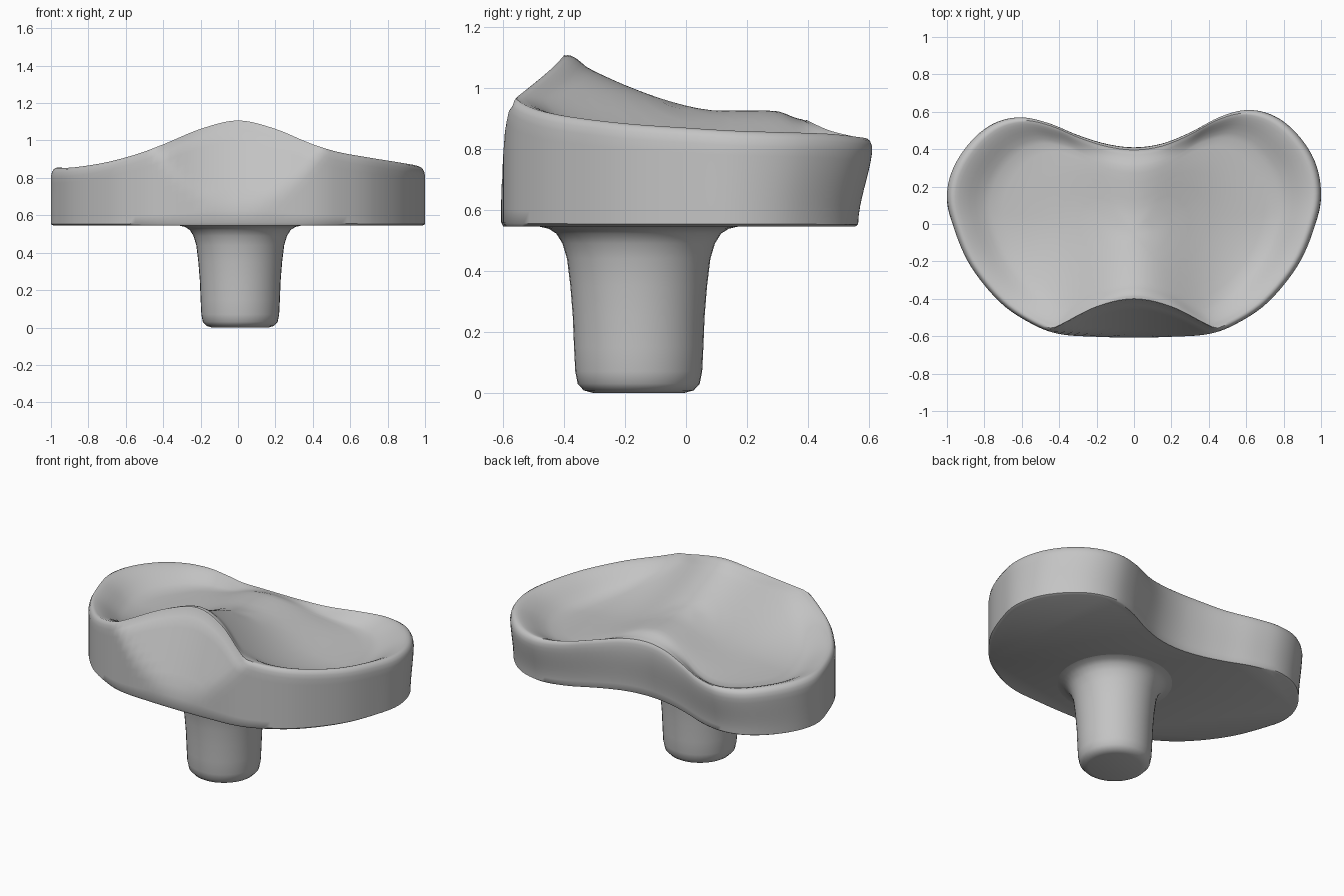
import bpy, bmesh, math
from mathutils import Vector

cube = bpy.data.objects.get("Cube")
if cube:
    bpy.data.objects.remove(cube, do_unlink=True)

grey = bpy.data.materials.new("plain grey")
grey.use_nodes = True
colour = (0.55, 0.55, 0.55, 1)
grey.diffuse_color = colour
grey.node_tree.nodes["Principled BSDF"].inputs["Base Color"].default_value = colour

BASE = 0.545
CENTRE = Vector((0, -0.05))


def smooth(a, b, v):
    t = min(1, max(0, (v - a) / (b - a)))
    return t * t * (3 - 2 * t)


def spline(points, steps):
    """Closed smooth curve through the points."""
    out, n = [], len(points)
    for i in range(n):
        a, b, c, d = (points[(i + k) % n] for k in (-1, 0, 1, 2))
        for s in range(steps):
            t = s / steps
            out.append(b + (c - a) * (t / 2) + (2 * a - 5 * b + 4 * c - d) * (t * t / 2)
                       + (3 * b - a - 3 * c + d) * (t ** 3 / 2))
    return out


def loft(name, rings, end_point=None):
    """Skin a stack of equal rings, closing the first with a flat cap."""
    bm = bmesh.new()
    loops = [[bm.verts.new(p) for p in ring] for ring in rings]
    n = len(loops[0])
    bm.faces.new(loops[0])
    for low, high in zip(loops, loops[1:]):
        for i in range(n):
            j = (i + 1) % n
            bm.faces.new((low[i], low[j], high[j], high[i]))
    if end_point is None:
        bm.faces.new(loops[-1])
    else:
        tip = bm.verts.new(end_point)
        for i in range(n):
            bm.faces.new((loops[-1][i], loops[-1][(i + 1) % n], tip))
    bmesh.ops.recalc_face_normals(bm, faces=bm.faces)
    mesh = bpy.data.meshes.new(name)
    bm.to_mesh(mesh)
    bm.free()
    obj = bpy.data.objects.new(name, mesh)
    bpy.context.collection.objects.link(obj)
    mesh.materials.append(grey)
    bpy.ops.object.select_all(action="DESELECT")
    obj.select_set(True)
    bpy.context.view_layer.objects.active = obj
    bpy.ops.object.shade_smooth_by_angle(angle=math.radians(45))
    return obj


# Kidney outline with the rim height, front middle round to back middle
half = [Vector(p) for p in (
    (0, -.607, 1.108), (.2, -.603, 1.065), (.4, -.588, .985), (.55, -.532, .94),
    (.72, -.415, .91), (.88, -.215, .885), (.97, 0, .87), (1, .17, .86),
    (.965, .34, .855), (.87, .485, .85), (.75, .58, .84), (.61, .613, .835),
    (.46, .575, .84), (.3, .49, .86), (.15, .43, .885), (0, .41, .895))]


def left_copy(p):
    # The other lobe is slightly shorter and lower
    side = smooth(.1, .6, p.x)
    return Vector((-p.x, p.y - .04 * side * smooth(0, .4, p.y),
                   p.z - .025 * smooth(.4, .75, p.x) * smooth(.3, -.2, p.y)))


outline = spline(half + [left_copy(p) for p in half[-2:0:-1]], 5)


def wall_point(p, z):
    """Outer wall: leaning back lobes and a slanted scoop at the front."""
    y = p.y
    if y > 0:
        y *= 1 - .08 * (1 - smooth(BASE, .83, z))
    elif z > .65:
        y += .43 * max(0, z - .65 - 1.55 * p.x ** 2)
    return Vector((p.x, y, z))


def dish_height(x, y):
    # A middle ridge between two troughs that climb to the front rim
    ridge = .925 + .51 * max(0, .1 - y) ** 1.5 - 1.2 * max(0, y - .27) ** 2
    valley = .76 + .42 * max(0, .05 - y) ** 2
    return valley + (ridge - valley) * math.exp(-(x / .34) ** 2)


def inward(p, scale):
    q = CENTRE + (Vector((p.x, p.y)) - CENTRE) * scale
    return Vector((q.x, q.y, p.z))


# Tray body: wall, rounded rim, then the dished top
rings = [[inward(wall_point(p, BASE), .985) for p in outline]]
for t in (.03, .15, .28, .4, .52, .64, .76, .88, 1):
    rings.append([wall_point(p, BASE + (p.z - .05 - BASE) * t) for p in outline])
crest = [wall_point(p, p.z) for p in outline]
for scale, drop in ((.995, .026), (.985, .009), (.97, .001), (.955, .002)):
    rings.append([inward(c, scale) - Vector((0, 0, drop)) for c in crest])
for scale in (.935, .91, .88, .85, .81, .77, .7, .6, .5, .4, .3, .2, .1):
    ring = []
    for c in crest:
        q = inward(c, scale)
        floor = dish_height(q.x, q.y)
        q.z = floor + (c.z - floor) * smooth(.74, .98, scale)
        ring.append(q)
    rings.append(ring)
loft("dished_tray", rings, (0, CENTRE.y, dish_height(0, CENTRE.y)))

# Peg under the tray: rounded foot and flared top
profile = ((.15, 0), (.18, .008), (.2, .03), (.208, .07), (.212, .15), (.216, .25),
           (.224, .35), (.235, .44), (.25, .49), (.27, .522), (.295, .538), (.33, .546))
loft("stem", [[(.012 + r * math.cos(a), -.155 + r * math.sin(a), z)
               for a in (math.tau * i / 40 for i in range(40))] for r, z in profile])
